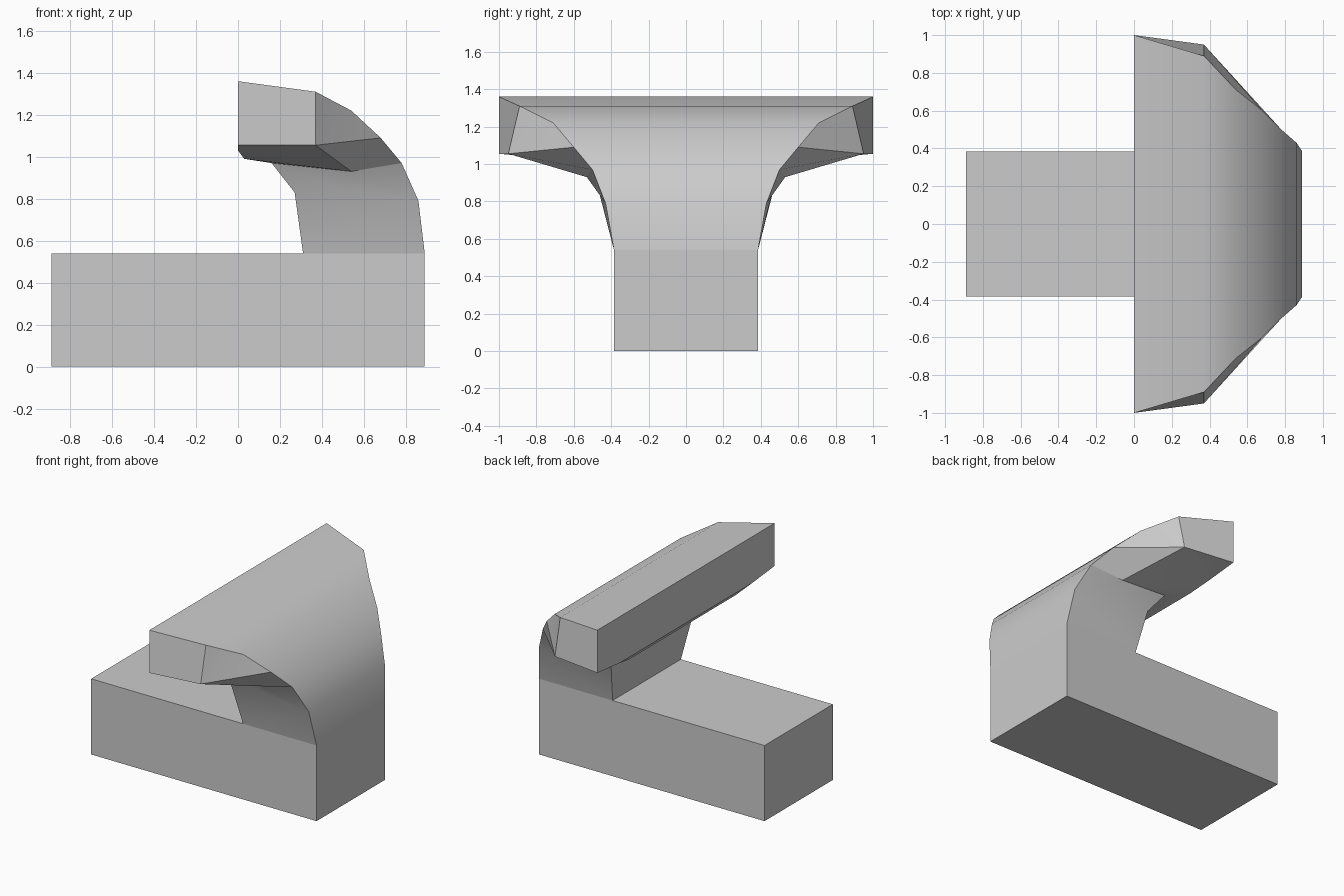
import bpy, bmesh, math

cube = bpy.data.objects.get("Cube")
if cube:
    bpy.data.objects.remove(cube, do_unlink=True)

grey = bpy.data.materials.new("light_grey")
grey.use_nodes = True
colour = (0.6, 0.6, 0.6, 1)
grey.diffuse_color = colour
grey.node_tree.nodes["Principled BSDF"].inputs["Base Color"].default_value = colour


def finish(bm, name):
    bmesh.ops.recalc_face_normals(bm, faces=bm.faces)
    mesh = bpy.data.meshes.new(name)
    bm.to_mesh(mesh)
    bm.free()
    mesh.materials.append(grey)
    obj = bpy.data.objects.new(name, mesh)
    bpy.context.collection.objects.link(obj)
    return obj


# Base block
bm = bmesh.new()
bmesh.ops.create_cube(bm, size=1)
for v in bm.verts:
    v.co = (v.co.x * 1.78, v.co.y * 0.77, (v.co.z + 0.5) * 0.54)
finish(bm, "base_block")

# Flared hood: corner points (x, half width, z)
points = {
    # outer edge, from the base up to the tip
    "o0": (0.89, 0.385, 0.54), "o1": (0.86, 0.43, 0.79), "o2": (0.78, 0.5, 0.97),
    "o3": (0.68, 0.6, 1.09), "o4": (0.54, 0.71, 1.22), "o5": (0.37, 0.89, 1.31),
    "o6": (0, 1, 1.36),
    # lower edge of the wing
    "w5": (0.37, 0.95, 1.055), "w6": (0, 1, 1.055),
    # creases on the flank
    "m1": (0.52, 0.46, 0.845), "m2": (0.54, 0.53, 0.93),
    # inner edge, from the base up to the tip
    "i0": (0.31, 0.385, 0.54), "i1": (0.27, 0.46, 0.83), "i2": (0.16, 0.5, 0.97),
    "i3": (0.03, 0.6, 0.99), "i4": (0, 0.75, 1.03),
}
bm = bmesh.new()
sides = [{k: bm.verts.new((x, s * y, z)) for k, (x, y, z) in points.items()}
         for s in (-1, 1)]

# Flank faces, the same on both sides
flank = ["o0 o1 m1 i1 i0", "o1 o2 m2 m1", "m1 m2 i2 i1", "o2 o3 w5 m2",
         "m2 w5 i4", "w5 w6 i4", "m2 i4 i3", "m2 i3 i2", "o3 o4 w5",
         "o4 o5 w5", "o5 o6 w6 w5"]
for side in sides:
    for face in flank:
        bm.faces.new([side[k] for k in face.split()])

# Strips joining the two sides around the profile
loop = "o0 o1 o2 o3 o4 o5 o6 w6 i4 i3 i2 i1 i0".split()
a, b = sides
for p, q in zip(loop, loop[1:] + loop[:1]):
    bm.faces.new((a[p], a[q], b[q], b[p]))
hood = finish(bm, "flared_hood")

bpy.ops.object.select_all(action="DESELECT")
hood.select_set(True)
bpy.context.view_layer.objects.active = hood
bpy.ops.object.shade_smooth_by_angle(angle=math.radians(30))
